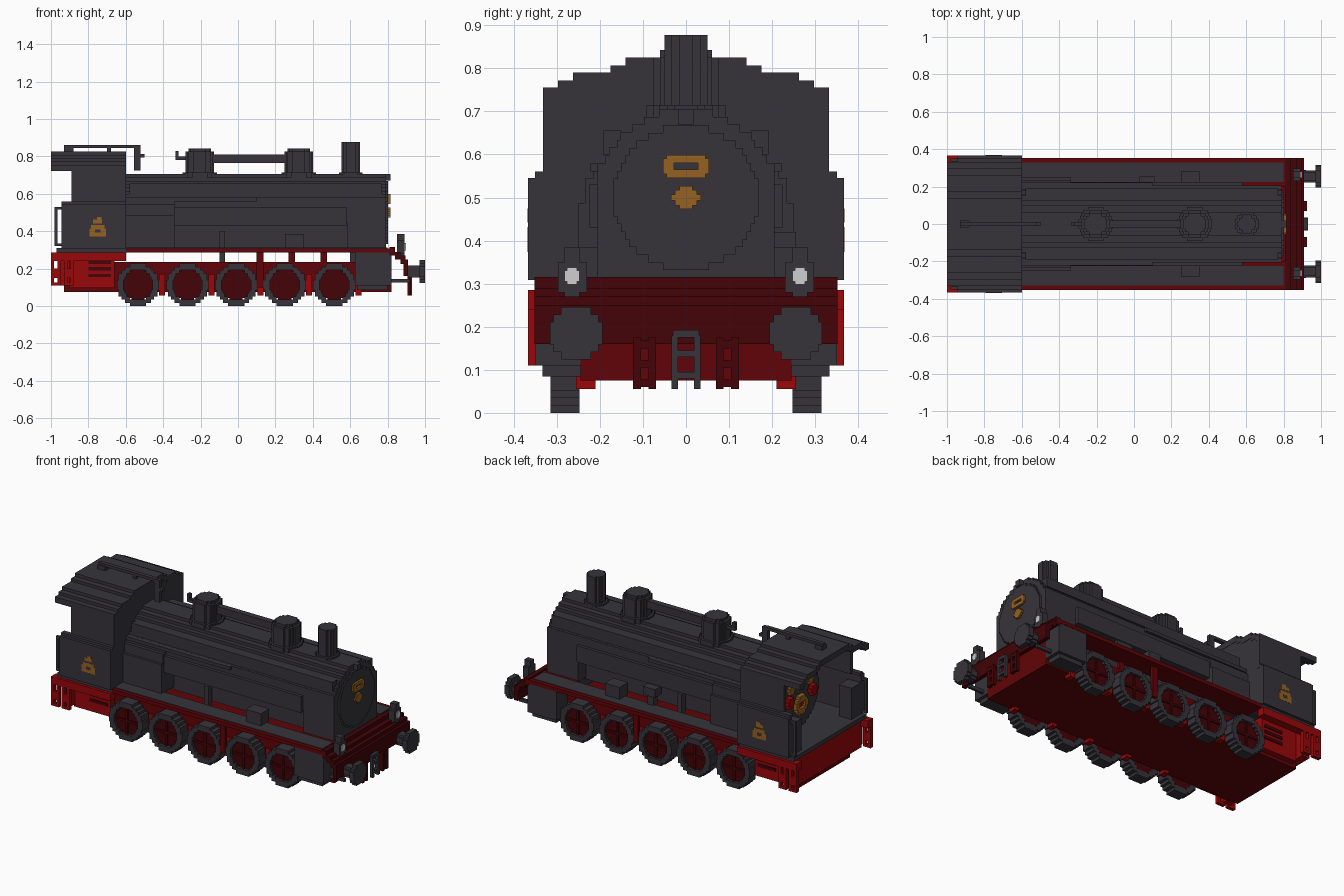
import bpy, bmesh, math
from mathutils import Vector

default = bpy.data.objects.get("Cube")
if default:
    bpy.data.objects.remove(default, do_unlink=True)

STEP = 0.0175  # size of one block


def make_material(name, red, green, blue):
    material = bpy.data.materials.new(name)
    material.use_nodes = True
    colour = (red, green, blue, 1)
    material.diffuse_color = colour
    material.node_tree.nodes["Principled BSDF"].inputs["Base Color"].default_value = colour
    return material


iron = make_material("dark_iron", .037, .034, .042)
bright_red = make_material("bright_red", .32, .002, .003)
frame_red = make_material("frame_red", .12, .001, .002)
deep_red = make_material("deep_red", .056, .001, .002)
brass = make_material("brass", .3, .12, .016)
lamp_white = make_material("lamp_white", .62, .62, .62)


def build(name, material, blocks, mirror=False):
    """Join blocks (x span, y span, z span) into one object, optionally mirrored in y."""
    mesh = bpy.data.meshes.new(name)
    bm = bmesh.new()
    for xs, ys, zs in blocks:
        sides = [ys, (-ys[1], -ys[0])] if mirror else [ys]
        for side in sides:
            low = Vector((xs[0], side[0], zs[0]))
            high = Vector((xs[1], side[1], zs[1]))
            verts = bmesh.ops.create_cube(bm, size=1)["verts"]
            for vert in verts:
                for axis in range(3):
                    vert.co[axis] = high[axis] if vert.co[axis] > 0 else low[axis]
    bm.to_mesh(mesh)
    bm.free()
    mesh.materials.append(material)
    obj = bpy.data.objects.new(name, mesh)
    bpy.context.collection.objects.link(obj)
    return obj


def disc(axis, centre, radius, depth, hole=0):
    """Blocky disc or ring: rows of blocks across the named axis."""
    rows = max(2, round(2 * radius / STEP))
    size = 2 * radius / rows
    blocks = []

    def half_width(limit, offset):
        if limit <= abs(offset):
            return 0
        return max(1, round(2 * math.sqrt(limit ** 2 - offset ** 2) / size)) * size / 2

    for row in range(rows):
        low = -radius + row * size
        offset = low + size / 2
        outer = min(radius, half_width(radius, offset))
        inner = half_width(hole, offset) if hole else 0
        spans = [(-outer, -inner), (inner, outer)] if inner else [(-outer, outer)]
        across = (centre[1] + low, centre[1] + low + size)
        for span in spans:
            along = (centre[0] + span[0], centre[0] + span[1])
            blocks.append({"x": (depth, along, across),
                           "y": (along, depth, across),
                           "z": (along, across, depth)}[axis])
    return blocks


# Main frame, rear beam and hanging rear steps
build("main_frame", frame_red, [((-.93, .82), (-.245, .245), (.075, .235))])
build("rear_beam", bright_red, [((-.95, -.9), (-.33, .33), (.11, .285)),
                                ((-.9, -.66), (-.28, .28), (.095, .285))])
rear_steps = []
for start in (-1, -.93):
    end = start + 3 * STEP
    rear_steps += [((x, x + STEP), (.345, .367), (.11, .285)) for x in (start, end - STEP)]
    rear_steps += [((start, end), (.345, .367), z) for z in ((.11, .125), (.15, .2))]
rear_steps += [((-1, -.6), (.32, .367), (.24, .285))]
build("rear_steps", bright_red, rear_steps, True)
build("rear_ladder", deep_red, [((-.8, -.68), (.28, .286), (z, z + STEP)) for z in (.155, .19, .225)], True)

# Running boards, their dark treads and hangers
build("running_boards", frame_red, [((-.6, -.34), (.2, .352), (.285, .308)),
                                    ((-.34, .58), (.225, .352), (.285, .308)),
                                    ((.58, .83), (.2, .352), (.285, .308))], True)
build("board_treads", iron, [((-.6, .8), (.225, .33), (.306, .312))], True)
build("board_hangers", frame_red, [((x, x + 2 * STEP), (y, y + STEP), (.1, .285))
                                   for x, y in ((.1, .3), (.27, .226), (.44, .226))], True)
build("pipe_hangers", iron, [((-.1, -.07), (.15, .185), (.23, .4))], True)

# Wheels and brake blocks
for number, x in enumerate((-.535, -.27, -.01, .25, .515), 1):
    centre = (x, .113)
    build(f"tyres_{number}", iron, disc("y", centre, .113, (.247, .315), .08), True)
    build(f"wheel_centres_{number}", deep_red, disc("y", centre, .088, (.25, .298)), True)
    build(f"spokes_{number}", deep_red, [((x - .08, x + .08), (.29, .305), (.106, .12)),
                                         ((x - .007, x + .007), (.29, .305), (.035, .19))], True)
    build(f"brake_blocks_{number}", bright_red, [((x + .113, x + .145), (.21, .255), (.056, .17))], True)

# Cylinders
build("cylinders", iron, [((.625, .82), (.22, .35), (.11, .285)),
                          ((.64, .8), (.22, .333), (.085, .11)),
                          ((.82, .92), (.275, .29), (.125, .145))], True)

# Sloping front deck and buffer beam
deck = [((.81, .84), (-.352, .352), (.27, .315)), ((.84, .87), (-.352, .352), (.25, .29)),
        ((.87, .895), (-.352, .352), (.225, .27)), ((.885, .91), (-.352, .352), (.16, .25))]
build("front_deck", deep_red, deck)
build("buffers", iron, disc("x", (.255, .185), .061, (.97, 1))
      + disc("x", (.255, .185), .032, (.91, .97)), True)
ladder = [((.905, .925), (y, y + STEP), (.055, .175)) for y in (.07, .105)]
ladder += [((.905, .925), (.07, .12), (z, z + STEP)) for z in (.06, .105, .15)]
build("front_ladders", deep_red, ladder, True)
build("coupling", iron, [((.91, .93), (.018, .034), (.055, .18)),
                         ((.91, .93), (0, .03), (.175, .192)),
                         ((.91, .93), (0, .03), (.08, .095)),
                         ((.91, .93), (0, .03), (.13, .145))], True)
build("lamp_brackets", iron, [((.85, .89), (.23, .297), (.28, .35)),
                              ((.85, .89), (.247, .282), (.265, .385))], True)
build("lamp_lenses", lamp_white, [((.888, .897), (.247, .282), (.305, .33)),
                                  ((.888, .897), (.253, .276), (.298, .337))], True)

# Boiler with flat flanks, narrow ashpan, smokebox and firebox
axis_line = (0, .5)
barrel = disc("x", axis_line, .205, (-.6, .79))
build("boiler", iron, [block for block in barrel if block[2][0] > .44])
build("boiler_flanks", iron, [((-.6, .79), (-.205, .205), (.445, .58)),
                              ((-.6, .58), (-.224, .224), (.43, .53))])
build("ashpan", iron, [((-.6, .6), (-.13, .13), (.29, .46))])
build("smokebox", iron, [((.583, .79), (-.205, .205), (.3, .46)), ((.6, .785), (-.19, .19), (.235, .3))])
build("smokebox_door", iron, disc("x", axis_line, .168, (.79, .803)))
build("firebox", iron, [((-.6, -.34), (-.25, .25), (.308, .487)),
                        ((-.6, -.34), (-.235, .235), (.487, .545)),
                        ((-.6, -.34), (-.215, .215), (.545, .58))])
build("side_pipes", iron, [((-.6, .1), (.19, .222), (.56, .58))], True)
build("pump", iron, [((.03, .11), (.19, .255), (.37, .42)), ((.05, .09), (.2, .24), (.31, .37))])
build("side_rails", iron, [((-.58, .77), (.15, .193), (.6, .655))], True)
build("side_boxes", iron, [((.25, .35), (.2, .28), (.31, .385))], True)
build("top_lamp", iron, [((.79, .815), (-.018, .018), (.67, .705))])

# Brass number plate and badge on the smokebox door
plate = [((.8, .815), (-.045, .045), z) for z in ((.545, .565), (.58, .599))]
plate += [((.8, .815), y, (.555, .59)) for y in ((-.053, -.028), (.028, .053))]
build("number_plate", brass, plate)
badge = ((.015, .027), (.025, .018), (.035, .007))
build("door_badge", brass, [((.8, .816), (-w, w), (.5 - h, .5 + h)) for w, h in badge])

# Domes, linking pipe and chimney
for name, x in (("rear_dome", -.205), ("front_dome", .325)):
    build(name, iron, disc("z", (x, 0), .092, (.66, .715)) + disc("z", (x, 0), .076, (.715, .825))
          + disc("z", (x, 0), .06, (.825, .842)))
build("dome_pipe", iron, [((-.14, .26), (-.018, .018), (.765, .81)),
                          ((-.33, -.27), (-.01, .01), (.78, .8)),
                          ((-.335, -.318), (-.01, .01), (.78, .83))])
build("chimney", iron, disc("z", (.603, 0), .062, (.68, .715)) + disc("z", (.603, 0), .05, (.7, .877)))

# Cab walls and floor
build("cab_floor", iron, [((-.97, -.6), (-.35, .35), (.285, .31))])
build("cab_sides", iron, [((-.945, -.6), (.33, .367), (.308, .545)),
                          ((-.945, -.6), (.32, .35), (.545, .56)),
                          ((-.89, -.6), (.31, .332), (.545, .74))], True)
build("rear_bunkers", iron, [((-.945, -.86), (.24, .34), (.31, .5))], True)
build("rear_handrails", iron, [((-.98, -.966), (.335, .35), (.32, .53)),
                               ((-.98, -.94), (.335, .35), (.515, .53)),
                               ((-.98, -.94), (.335, .35), (.32, .335))], True)

# Stepped roof, with the front wall following the same outline
outline = [(0, .14, .825), (.14, .175, .807), (.175, .262, .79),
           (.262, .297, .772), (.297, .332, .755)]
build("cab_roof", iron, [((-1, -.6), (a, b), (top - .034, top)) for a, b, top in outline], True)
build("cab_front_wall", iron, [((-.625, -.602), (a, b), (.31, top - .01)) for a, b, top in outline], True)
build("roof_rail", iron, [((-.93, -.54), (-.012, .012), (.845, .862)),
                          ((-.93, -.88), (-.02, .02), (.82, .85)),
                          ((-.7, -.68), (-.01, .01), (.82, .85)),
                          ((-.555, -.52), (-.012, .012), (.725, .86)),
                          ((-.53, -.5), (-.012, .012), (.795, .812))])

# Boiler end and controls inside the cab
build("backhead", iron, disc("x", axis_line, .19, (-.76, -.62)))
build("fire_door", brass, disc("x", (0, .45), .055, (-.785, -.76), .025))
build("fire_glow", bright_red, disc("x", (0, .45), .03, (-.77, -.755)))
build("gauges", brass, disc("x", (.09, .57), .026, (-.78, -.76)), True)
build("control_valves", bright_red, disc("x", (.11, .5), .03, (-.79, -.76))
      + disc("x", (.04, .63), .022, (-.79, -.76)) + disc("x", (.12, .71), .03, (-.8, -.62)), True)

# Brass emblems on the cab sides
face = (.364, .368)
emblem = [((-.795, -.705), face, (.373, .392)), ((-.795, -.765), face, (.392, .415)),
          ((-.735, -.705), face, (.392, .415)), ((-.785, -.715), face, (.41, .432)),
          ((-.775, -.728), face, (.442, .462)), ((-.755, -.73), face, (.46, .475))]
build("cab_emblems", brass, emblem, True)
